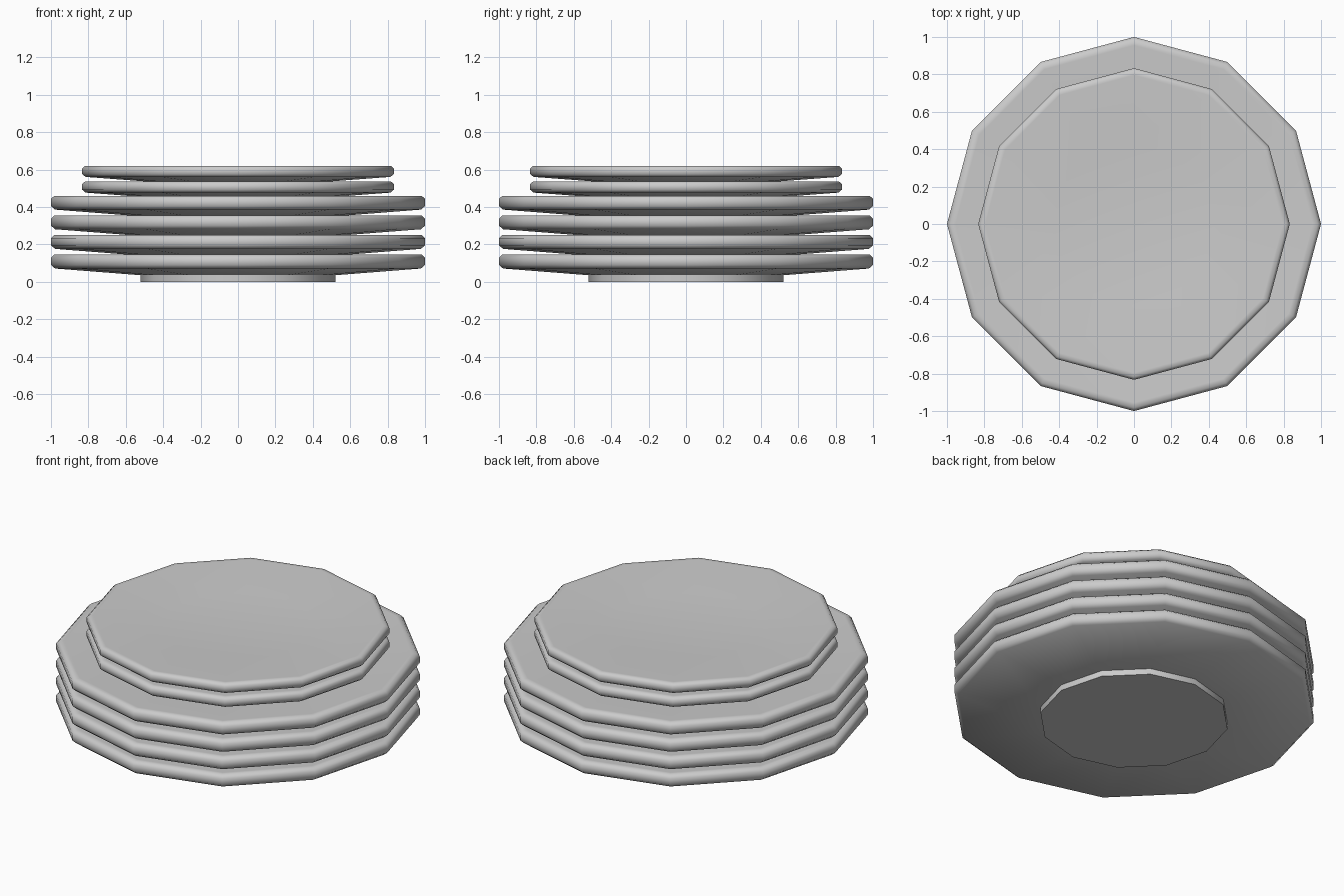
import bpy, bmesh, math

if "Cube" in bpy.data.objects:
    bpy.data.objects.remove(bpy.data.objects["Cube"])

SIDES = 12
# half cross-section of one plate: foot, sloping underside, bevelled rim, shallow dish
PROFILE = [(0.52, 0.0), (0.52, 0.035), (0.978, 0.071), (1.0, 0.09), (1.0, 0.128),
           (0.982, 0.145), (0.955, 0.145), (0.52, 0.105)]


def plate(name, z, radius, height):
    bm = bmesh.new()
    rings = []
    for r, h in PROFILE:
        rings.append([bm.verts.new((r * radius * math.cos(i * math.tau / SIDES),
                                    r * radius * math.sin(i * math.tau / SIDES),
                                    z + h * height)) for i in range(SIDES)])
    for low, high in zip(rings, rings[1:]):
        for i in range(SIDES):
            j = (i + 1) % SIDES
            bm.faces.new((low[i], low[j], high[j], high[i]))
    bm.faces.new(rings[0][::-1])   # flat base
    bm.faces.new(rings[-1])        # dish floor
    mesh = bpy.data.meshes.new(name)
    bm.to_mesh(mesh)
    bm.free()
    obj = bpy.data.objects.new(name, mesh)
    bpy.context.collection.objects.link(obj)
    bpy.ops.object.select_all(action='DESELECT')
    obj.select_set(True)
    bpy.context.view_layer.objects.active = obj
    bpy.ops.object.shade_smooth_by_angle(angle=math.radians(60))


# four dinner plates, then two smaller plates nested on top
STEP = 0.105
for n in range(4):
    plate(f"large_plate_{n + 1}", n * STEP, 1.0, 1.0)
for n in range(2):
    plate(f"small_plate_{n + 1}", 4 * STEP + n * STEP * 0.8, 0.833, 0.8)
